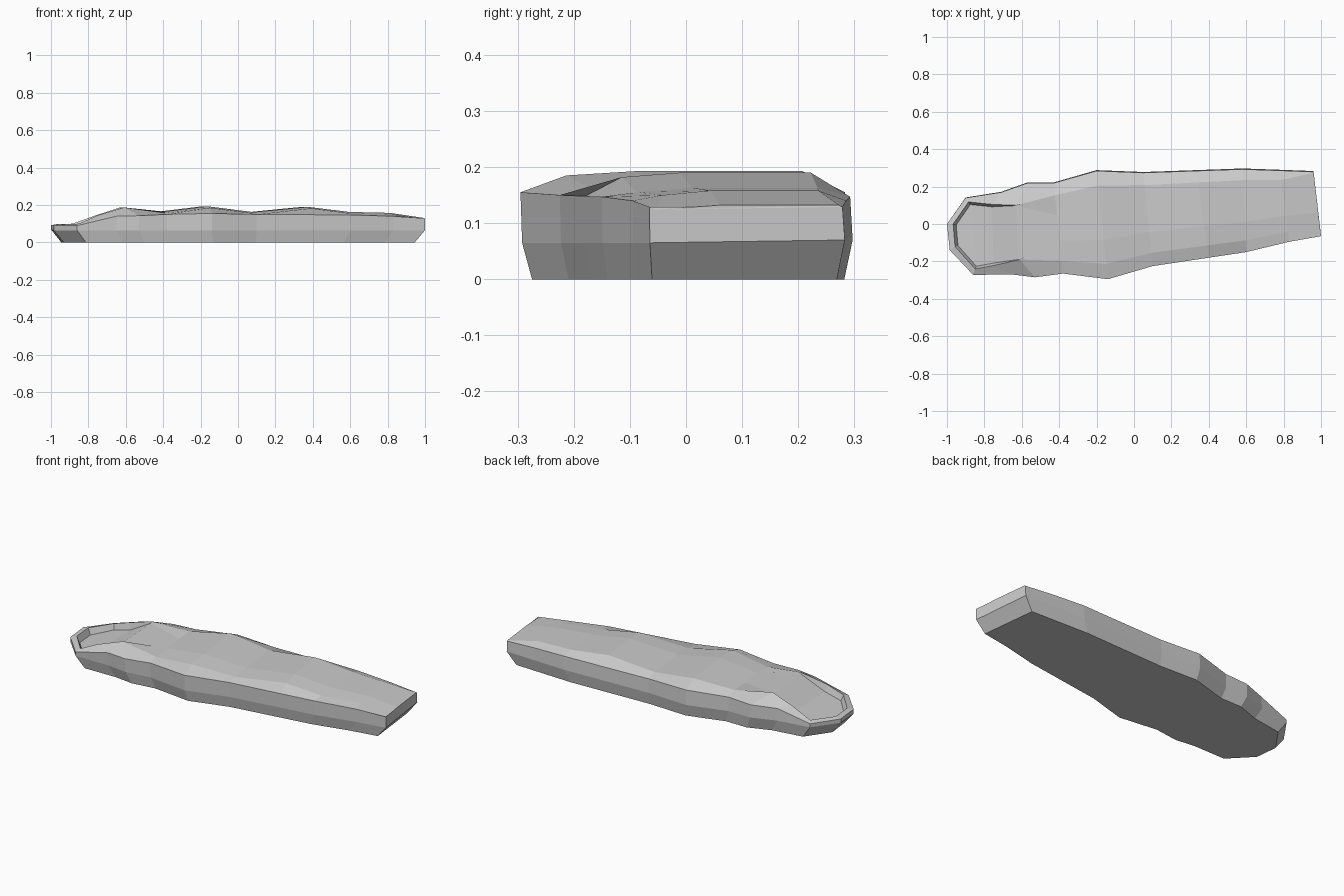
import bpy, bmesh
from mathutils import Vector

if "Cube" in bpy.data.objects:
    bpy.data.objects.remove(bpy.data.objects["Cube"])

# Cross-sections along the finger: front x, y, back x, y, rim z, top z
SECTIONS = [
    (-0.985, -0.14, -1.0, 0.0, 0.092, 0.098),
    (-0.86, -0.272, -0.90, 0.142, 0.09, 0.10),
    (-0.65, -0.27, -0.71, 0.172, 0.14, 0.145),
    (-0.53, -0.285, -0.57, 0.222, 0.143, 0.187),
    (-0.38, -0.265, -0.43, 0.222, 0.15, 0.165),
    (-0.14, -0.295, -0.20, 0.288, 0.155, 0.193),
    (0.10, -0.225, 0.05, 0.278, 0.15, 0.162),
    (0.40, -0.18, 0.33, 0.288, 0.148, 0.19),
    (0.60, -0.15, 0.58, 0.297, 0.147, 0.163),
    (0.83, -0.095, 0.78, 0.29, 0.14, 0.158),
    (1.0, -0.065, 0.96, 0.283, 0.129, 0.132),
]
# Nail opening for the first sections: front x, y, back x, y, floor z
NAIL = [
    (-0.957, -0.12, -0.967, 0.0, 0.062),
    (-0.85, -0.24, -0.885, 0.118, 0.07),
    (-0.75, -0.222, -0.76, 0.105, 0.105),
    (-0.61, -0.19, -0.63, 0.10, 0.178),
]
NAIL_CENTRE = Vector((-0.76, -0.06, 0))

bm = bmesh.new()
rings = []
for i, (xf, yf, xb, yb, rim, top) in enumerate(SECTIONS):
    f, b = Vector((xf, yf, 0)), Vector((xb, yb, 0))
    last = i == len(SECTIONS) - 1

    def at(p, z, sx=1.0, sy=1.0):
        return Vector((p.x * sx, p.y * sy, z))

    if i < len(NAIL):
        nfx, nfy, nbx, nby, floor = NAIL[i]
        tf, tb = Vector((nfx, nfy, 0)), Vector((nbx, nby, 0))
        inset = 0.08 if i < 3 else 0.01
        ff, fb = tf.lerp(NAIL_CENTRE, inset), tb.lerp(NAIL_CENTRE, inset)
    else:
        edge = 0.03 if last else 0.14
        tf, tb = f.lerp(b, edge), f.lerp(b, 1 - edge)
        ff, fb = f.lerp(b, 0.36), f.lerp(b, 0.64)
        floor = top
    pts = [at(f, 0, 0.945, 0.93), at(f, 0.065, 1, 0.99), at(f, rim),
           at(tf, top - (0.008 if i > 3 else 0)), at(ff, floor), at(fb, floor), at(tb, top),
           at(b, rim, 1, 0.985), at(b, 0.07), at(b, 0, 0.945, 0.95)]
    rings.append([bm.verts.new(p) for p in pts])

# Skin between neighbouring sections
for r, s in zip(rings, rings[1:]):
    for k in range(10):
        n = (k + 1) % 10
        bm.faces.new((r[k], r[n], s[n], s[k]))
# Tip and cut end
for r in (rings[0], rings[-1]):
    for quad in ((0, 1, 8, 9), (1, 2, 7, 8), (2, 3, 6, 7), (3, 4, 5, 6)):
        bm.faces.new([r[k] for k in quad])
bmesh.ops.recalc_face_normals(bm, faces=bm.faces[:])

mesh = bpy.data.meshes.new("finger")
bm.to_mesh(mesh)
bm.free()
finger = bpy.data.objects.new("finger", mesh)
bpy.context.collection.objects.link(finger)
